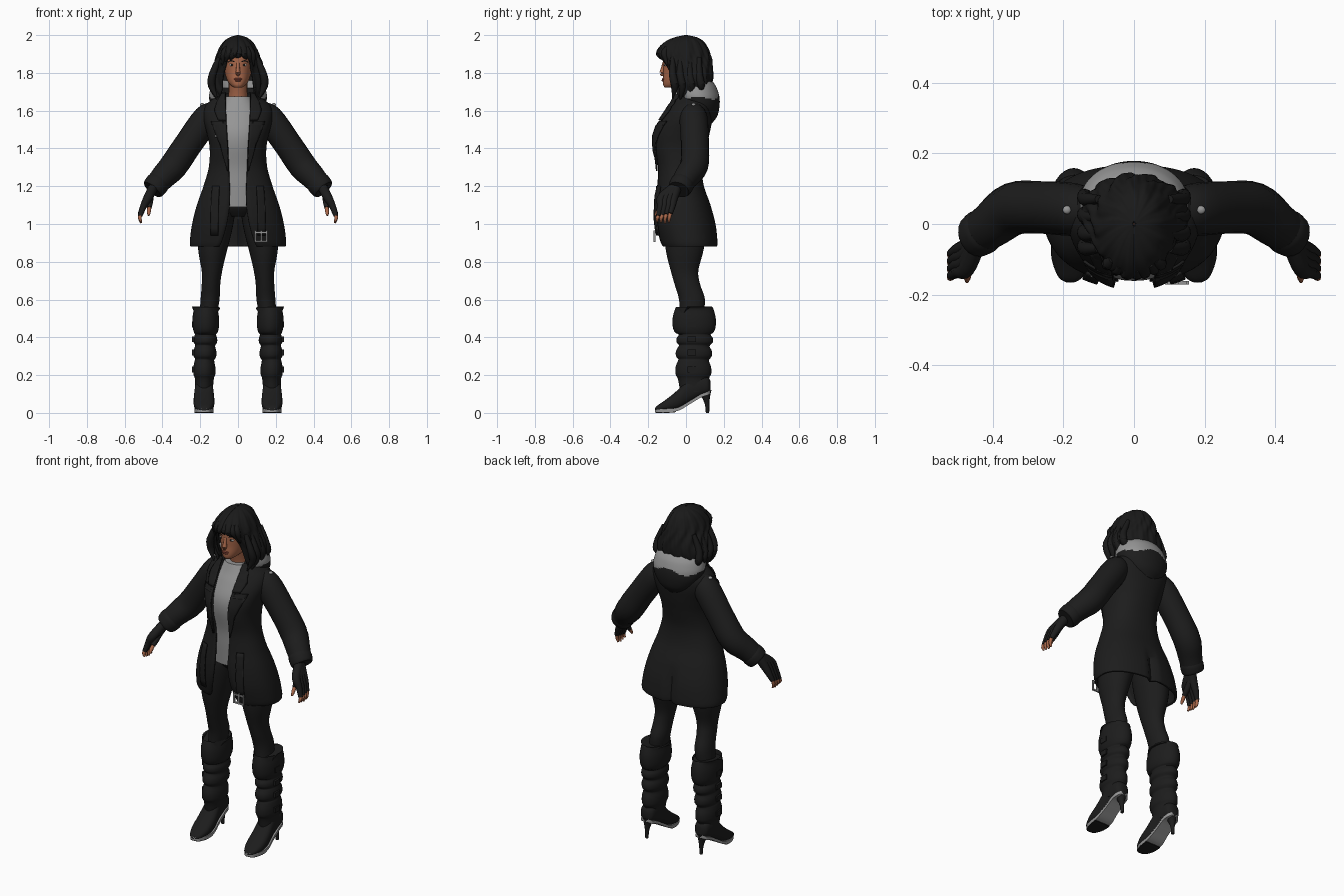
import bpy, bmesh
from math import sin, cos, pi, asin, radians
from mathutils import Vector

if bpy.data.objects.get("Cube"):
    bpy.data.objects.remove(bpy.data.objects["Cube"])


def material(name, *rgb):
    m = bpy.data.materials.new(name)
    m.use_nodes = True
    m.diffuse_color = (*rgb, 1)
    node = next(n for n in m.node_tree.nodes if n.type == 'BSDF_PRINCIPLED')
    node.inputs["Base Color"].default_value = (*rgb, 1)
    return m


BLACK = material("black_cloth", .012, .012, .012)
HAIR = material("black_hair", .01, .01, .01)
GREY = material("light_grey", .3, .3, .3)
SKIN = material("skin", .4, .14, .07)
LIPS = material("lips", .28, .07, .045)
EYE = material("eye_white", .5, .48, .45)


# ---- helpers ----
def build(name, verts, faces, mat, fix=True, thick=0):
    bm = bmesh.new()
    vs = [bm.verts.new(v) for v in verts]
    for f in faces:
        bm.faces.new([vs[i] for i in f])
    if fix:
        bmesh.ops.recalc_face_normals(bm, faces=bm.faces)
    me = bpy.data.meshes.new(name)
    bm.to_mesh(me)
    bm.free()
    me.materials.append(mat)
    me.shade_smooth()
    me.set_sharp_from_angle(angle=radians(50))
    ob = bpy.data.objects.new(name, me)
    bpy.context.collection.objects.link(ob)
    if thick:
        mod = ob.modifiers.new("thickness", 'SOLIDIFY')
        mod.thickness = thick
        mod.offset = -1
    return ob


def skin_rows(name, rows, mat, closed=True, thick=0, fix=True):
    """Joins rows of points into a surface; closed rows get end caps."""
    n, m = len(rows[0]), len(rows)
    faces = [(r * n + i, r * n + (i + 1) % n, (r + 1) * n + (i + 1) % n, (r + 1) * n + i)
             for r in range(m - 1) for i in range(n if closed else n - 1)]
    if closed:
        faces += [tuple(range(n)), tuple(range((m - 1) * n, m * n))]
    return build(name, [p for row in rows for p in row], faces, mat, fix, thick)


def smooth(rows, k=5):
    """Catmull-Rom resampling of rows of numbers."""
    out = []
    for i in range(len(rows) - 1):
        a, b, c, d = (rows[min(max(j, 0), len(rows) - 1)] for j in range(i - 1, i + 3))
        for s in range(k):
            t = s / k
            out.append([q + t * (r - p) / 2 + t * t * (2 * p - 5 * q + 4 * r - w) / 2
                        + t ** 3 * (3 * q - p - 3 * r + w) / 2 for p, q, r, w in zip(a, b, c, d)])
    return out + [list(rows[-1])]


def spow(v, p):
    return abs(v) ** p * (1 if v >= 0 else -1)


def ring(z, cx, rx, yf, yb, gap=None, n=32, p=1.0, side=1, wave=None):
    """Horizontal section; a gap leaves it open at the front."""
    start = asin(min(max(gap / rx, 0), .98) ** (1 / p)) if gap is not None else 0
    count = n + 1 if gap is not None else n
    pts = []
    for i in range(count):
        t = start + (2 * pi - 2 * start) * i / n
        w = wave(t, z) if wave else 1
        pts.append((side * (cx + w * rx * spow(sin(t), p)),
                    (yf + yb) / 2 - w * (yb - yf) / 2 * spow(cos(t), p), z))
    return pts


def loft(name, rows, mat, k=5, **kw):
    return skin_rows(name, [ring(*r, **kw) for r in smooth(rows, k)], mat)


def tube(name, path, mat, n=12, k=4, side=1):
    """Round tube through (x, y, z, radius) points."""
    pts = smooth(path, k)
    rows = []
    for i, q in enumerate(pts):
        d = Vector(pts[min(i + 1, len(pts) - 1)][:3]) - Vector(pts[max(i - 1, 0)][:3])
        rot = d.to_track_quat('Z', 'Y')
        row = [Vector(q[:3]) + rot @ Vector((cos(a), sin(a), 0)) * max(q[3], .001)
               for a in (2 * pi * j / n for j in range(n))]
        rows.append([(side * v.x, v.y, v.z) for v in row])
    return skin_rows(name, rows, mat)


def ball(name, at, size, mat):
    rows = [ring(at[2] - size[2] * cos(a), at[0], size[0] * sin(a) + 1e-4, at[1] - size[1] * sin(a),
                 at[1] + size[1] * sin(a), n=14) for a in (pi * j / 8 for j in range(9))]
    return skin_rows(name, rows, mat)


def box(name, at, size, mat):
    rows = [[(at[0] + sx * size[0] / 2, at[1] + sy * size[1] / 2, at[2] + sz * size[2] / 2)
             for sx, sy in ((-1, -1), (1, -1), (1, 1), (-1, 1))] for sz in (-1, 1)]
    return skin_rows(name, rows, mat)


# ---- coat: open-fronted shell with a pleat at the back ----
P = .88
coat_rows = smooth([
    (.88, 0, .252, -.13, .165, .1), (.91, 0, .255, -.142, .167, .085), (1, 0, .243, -.162, .157, .06),
    (1.1, 0, .218, -.165, .13, .045), (1.2, 0, .183, -.155, .095, .045), (1.3, 0, .155, -.152, .085, .05),
    (1.4, 0, .15, -.174, .105, .055), (1.48, 0, .165, -.17, .125, .06), (1.56, 0, .185, -.13, .14, .062),
    (1.62, 0, .178, -.09, .14, .065), (1.665, 0, .13, -.068, .125, .068), (1.7, 0, .09, -.055, .1, .07)])
coat = [ring(*r, n=56, p=P) for r in coat_rows]
for row in coat:
    x, y, z = row[28]
    row[28] = (x, y - max(0, min(.025, (1.1 - z) * .25)), z)
skin_rows("coat", coat, BLACK, closed=False, thick=.012, fix=False)


def coat_front(x, z):
    r = min(coat_rows, key=lambda q: abs(q[0] - z))
    s = min(abs(x) / r[2], .98) ** (1 / P)
    return (r[3] + r[4]) / 2 - (r[4] - r[3]) / 2 * (1 - s * s) ** (P / 2)


def patch(name, rows, side, off, mat=BLACK):
    """Strip lying on the coat front, from (z, inner x, outer x) rows."""
    grid = []
    for a, b in zip(rows, rows[1:]):
        for s in range(5):
            z, xa, xb = (p + (q - p) * s / 4 for p, q in zip(a, b))
            xs = [xa + (xb - xa) * i / 5 for i in range(6)]
            grid.append([(side * x, coat_front(x, z) - off, z) for x in xs])
    ob = skin_rows(name, grid, mat, closed=False, thick=.008)
    ob.modifiers[0].offset = 0


for side, tag in ((1, "left"), (-1, "right")):
    patch(tag + "_lapel", [(1.28, .05, .056), (1.42, .056, .095), (1.52, .06, .135), (1.545, .062, .142)], side, .008)
    patch(tag + "_collar", [(1.55, .062, .105), (1.6, .064, .125), (1.65, .067, .11), (1.69, .068, .085)], side, .01)
    patch(tag + "_belt_end", [(.94, .105, .145), (1.1, .103, .143), (1.2, .098, .135)], side, .014)
    ball(tag + "_shoulder_stud", (side * .19, .04, 1.632), (.012, .012, .008), GREY)

# ---- belt buckle and chest pin ----
for x in (.092, .122, .152):
    box("buckle_bar", (x, -.166, .935), (.008, .01, .06), GREY)
for z in (.908, .955):
    box("buckle_rail", (.122, -.166, z), (.068, .01, .008), GREY)
ball("chest_pin", (-.115, coat_front(.115, 1.465) - .009, 1.465), (.008, .005, .008), GREY)

# ---- shirt, hips and neck ----
loft("shirt", [(1.09, 0, .13, -.125, .08), (1.2, 0, .14, -.132, .07), (1.3, 0, .13, -.138, .06),
               (1.42, 0, .13, -.16, .08), (1.5, 0, .138, -.154, .09), (1.58, 0, .13, -.117, .1),
               (1.63, 0, .1, -.088, .09), (1.675, 0, .068, -.066, .07)], GREY, p=P)
loft("hips", [(1.04, 0, .08, -.07, .09), (1.09, 0, .13, -.11, .1), (1.16, 0, .13, -.115, .08)], BLACK)
tube("neck", [(0, .02, 1.6, .058), (0, .012, 1.68, .05), (0, -.01, 1.77, .05)], SKIN, n=20)

# ---- hood lying on the shoulders, lining shown at the top ----
hood_rows = smooth([(1.53, 0, .05, .07, .135, .03), (1.57, 0, .1, .03, .165, .06), (1.62, 0, .14, -.02, .177, .1),
                    (1.665, 0, .153, -.05, .178, .12), (1.7, 0, .15, -.06, .17, .12), (1.735, 0, .138, -.06, .155, .11),
                    (1.76, 0, .115, -.05, .13, .095), (1.72, 0, .095, -.04, .105, .08)])
hood = skin_rows("hood", [ring(*r, n=40) for r in hood_rows], BLACK, closed=False, thick=.008, fix=False)
hood.data.materials.append(GREY)
for f in hood.data.polygons:
    dip = .015 * cos(f.center.x * 30)
    f.material_index = int(f.center.z > 1.675 + dip)

# ---- head and face ----
loft("head", [(1.722, 0, .022, -.112, -.05), (1.735, 0, .04, -.12, 0), (1.76, 0, .057, -.122, .05),
              (1.8, 0, .07, -.12, .09), (1.85, 0, .077, -.122, .11), (1.9, 0, .078, -.118, .11),
              (1.95, 0, .055, -.08, .08)], SKIN, p=.92)
tube("nose", [(0, -.116, 1.855, .008), (0, -.124, 1.82, .01), (0, -.127, 1.797, .013), (0, -.118, 1.788, .007)], SKIN)
ball("upper_lip", (0, -.12, 1.768), (.022, .008, .005), LIPS)
ball("lower_lip", (0, -.12, 1.76), (.018, .009, .006), LIPS)
for side, tag in ((1, "left"), (-1, "right")):
    ball(tag + "_eye", (side * .032, -.106, 1.842), (.015, .009, .007), EYE)
    ball(tag + "_iris", (side * .032, -.113, 1.842), (.006, .004, .006), HAIR)
    tube(tag + "_brow", [(.015, -.118, 1.858, .003), (.035, -.111, 1.864, .004), (.054, -.092, 1.857, .002)],
         HAIR, n=6, side=side)

# ---- hair: wavy shell plus loose locks ----
hair_rows = smooth([
    (1.67, 0, .12, -.055, .08, .092), (1.7, 0, .14, -.07, .115, .088), (1.75, 0, .152, -.085, .138, .083),
    (1.8, 0, .147, -.1, .143, .076), (1.85, 0, .128, -.13, .138, .068), (1.88, 0, .117, -.15, .132, .045),
    (1.9, 0, .111, -.155, .126, .01), (1.93, 0, .098, -.146, .114, 0), (1.965, 0, .075, -.11, .092, 0),
    (1.988, 0, .044, -.06, .058, 0), (2, 0, .004, -.006, .006, 0)])


def strands(t, z):
    return 1 + .03 * sin(13 * t + 3 * sin(z * 22)) + .012 * sin(29 * t + z * 30)


skin_rows("hair", [ring(*r, n=110, wave=strands) for r in hair_rows], HAIR, closed=False, thick=.012, fix=False)
for x, tip, low in ((-.075, -.085, 1.84), (-.05, -.066, 1.86), (-.022, -.042, 1.868),
                    (.008, -.012, 1.88), (.03, .045, 1.872), (.055, .07, 1.855), (.075, .085, 1.835)):
    y = -.138 + 5 * x * x
    tube("fringe_lock", [(x * .8, y + .01, 1.935, .012), (x, y - .004, 1.9, .018), (tip, y + .012, low, .003)], HAIR, n=8)
for side in (1, -1):
    for a, end in ((-.07, 1.665), (-.03, 1.655), (.02, 1.665), (.07, 1.7)):
        tube("side_lock", [(.1, a, 1.88, .012), (.135, a, 1.79, .02), (.138, a + .01, 1.73, .02), (.11, a, end, .003)],
             HAIR, n=8, side=side)

# ---- arms and legs ----
for side, tag in ((1, "left"), (-1, "right")):
    tube(tag + "_sleeve", [(.12, .03, 1.6, .05), (.165, .04, 1.56, .074), (.265, .047, 1.42, .074),
                           (.34, .043, 1.31, .075), (.4, 0, 1.245, .066), (.448, -.035, 1.188, .057)],
         BLACK, n=20, side=side)
    tube(tag + "_cuff", [(.42, -.015, 1.222, .062), (.43, -.022, 1.21, .065), (.447, -.034, 1.19, .062),
                         (.454, -.038, 1.182, .056)], BLACK, n=20, side=side)
    # fingerless gloves with bare finger ends
    for i in range(4):
        y = -.065 - .021 * i
        knuckle = (.5, y - .008, 1.095, .018)
        middle = (.518, y - .018, 1.055 - .004 * i, .0125)
        tube(tag + "_glove", [(.45, -.05 - .006 * i, 1.19, .026), (.476, y, 1.14, .024), knuckle, middle],
             BLACK, n=10, side=side)
        tube(tag + "_finger", [middle[:3] + (.01,), (.52, y - .024, 1.03, .0095),
                               (.512, y - .025, 1.005 + .004 * abs(i - 1), .005)], SKIN, n=8, side=side)
    tube(tag + "_glove_thumb", [(.465, -.07, 1.15, .02), (.468, -.11, 1.11, .017), (.47, -.135, 1.085, .013)],
         BLACK, n=10, side=side)
    tube(tag + "_thumb", [(.47, -.135, 1.085, .011), (.472, -.152, 1.062, .01), (.473, -.163, 1.045, .005)],
         SKIN, n=8, side=side)

    loft(tag + "_trouser_leg", [(.5, .16, .045, -.03, .09), (.6, .148, .05, -.037, .1), (.68, .143, .049, -.06, .075),
                                (.75, .138, .054, -.08, .065), (.85, .135, .074, -.105, .09),
                                (.95, .125, .09, -.115, .11), (1.05, .11, .093, -.115, .12),
                                (1.12, .095, .08, -.1, .1)], BLACK, side=side)

    # slouched boot shaft made of swelling bands
    shaft = [(.11, .18, .046, -.03, .115)]
    for low, high, rx, yf, yb in ((.18, .275, .058, -.055, .133), (.285, .35, .06, -.053, .137),
                                  (.36, .415, .062, -.05, .142), (.425, .55, .07, -.07, .157)):
        cx, h = .178 - (low - .18) * .03, high - low
        shaft += [(low, cx, rx - .008, yf + .012, yb - .012), (low + h * .25, cx, rx, yf, yb),
                  (low + h * .65, cx, rx, yf, yb), (high, cx, rx - .006, yf + .012, yb - .012)]
    shaft.append((.562, .17, .075, -.052, .138))
    rows = [ring(*r, side=side) for r in smooth(shaft, 3)]
    rows[-1] = [(x, y, z - (.03 if y < 0 else .012 if abs(x) < .17 else 0)) for x, y, z in rows[-1]]
    skin_rows(tag + "_boot_shaft", rows, BLACK)
    for z in (.23, .32, .39, .47):
        box(tag + "_boot_buckle", (side * .236, .03, z), (.014, .045, .03), BLACK)

    # foot: (y, half width, underside, top) sections from toe to heel
    foot = smooth([(-.165, .012, .012, .024), (-.15, .034, .01, .04), (-.1, .053, .01, .075), (-.04, .055, .018, .125),
                   (.02, .048, .052, .19), (.08, .046, .088, .2), (.115, .04, .1, .19), (.13, .02, .11, .17)])
    rows = [[(side * (.18 + w * spow(cos(a), .8)), y, (lo + hi) / 2 + (hi - lo) / 2 * spow(sin(a), .8))
             for a in (2 * pi * j / 20 for j in range(20))] for y, w, lo, hi in foot]
    skin_rows(tag + "_foot", rows, BLACK)

    def sole(name, part, top, bottom, grow, mat):
        skin_rows(name, [[(side * (.18 + sx * w * grow), y, lo + dz) for sx, dz in
                          ((-1, bottom), (1, bottom), (1, top), (-1, top))] for y, w, lo, hi in part], mat)

    sole(tag + "_sole", foot, .012, -.006, .92, GREY)
    sole(tag + "_tread", [f for f in foot if f[0] < -.05], -.005, -.01, .9, BLACK)
    tube(tag + "_heel", [(.18, .1, .115, .036), (.18, .106, .085, .022), (.18, .112, .045, .012), (.18, .114, 0, .009)],
         BLACK, side=side)
